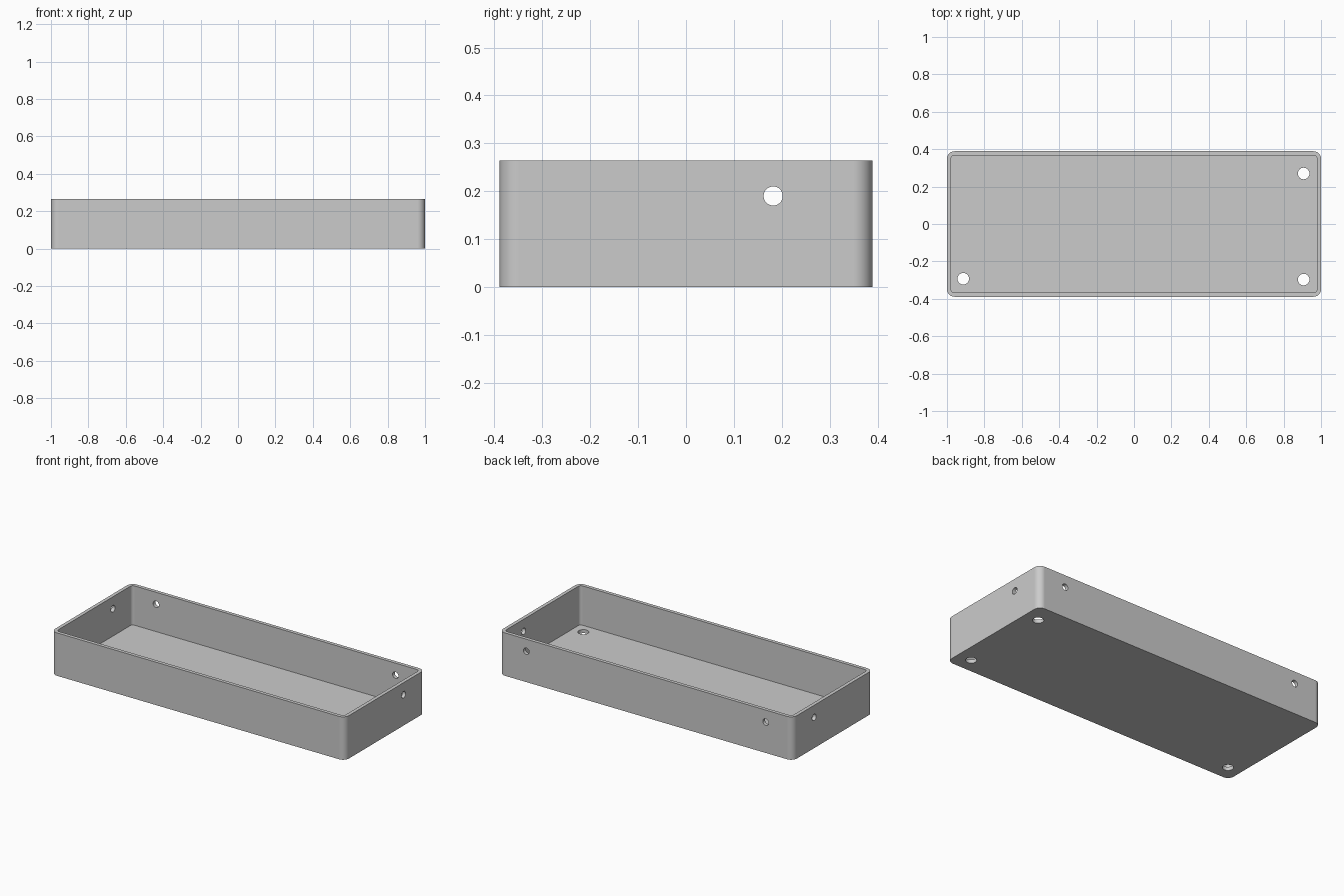
import bpy
import bmesh
import math
from mathutils import Matrix

cube = bpy.data.objects.get("Cube")
if cube:
    bpy.data.objects.remove(cube, do_unlink=True)

HALF_X, HALF_Y, HEIGHT = 1.0, 0.389, 0.264
WALL, FLOOR, RADIUS = 0.022, 0.022, 0.04

grey = bpy.data.materials.new("plain grey")
grey.use_nodes = True
colour = (0.6, 0.6, 0.6, 1)
grey.diffuse_color = colour
grey.node_tree.nodes["Principled BSDF"].inputs["Base Color"].default_value = colour


def make_object(name, bm):
    bmesh.ops.recalc_face_normals(bm, faces=bm.faces)
    mesh = bpy.data.meshes.new(name)
    bm.to_mesh(mesh)
    bm.free()
    mesh.materials.append(grey)
    obj = bpy.data.objects.new(name, mesh)
    bpy.context.collection.objects.link(obj)
    return obj


def rounded_block(name, hx, hy, radius, z0, z1, steps=12):
    """Rounded rectangle extruded from z0 to z1."""
    bm = bmesh.new()
    outline = []
    corners = ((1, 1), (-1, 1), (-1, -1), (1, -1))
    for quarter, (sx, sy) in enumerate(corners):
        for i in range(steps + 1):
            a = (quarter + i / steps) * math.pi / 2
            x = sx * (hx - radius) + radius * math.cos(a)
            y = sy * (hy - radius) + radius * math.sin(a)
            outline.append(bm.verts.new((x, y, z0)))
    base = bm.faces.new(outline)
    top = bmesh.ops.extrude_face_region(bm, geom=[base], use_keep_orig=True)
    moved = [v for v in top["geom"] if isinstance(v, bmesh.types.BMVert)]
    bmesh.ops.translate(bm, verts=moved, vec=(0, 0, z1 - z0))
    return make_object(name, bm)


def drill(name, centre, radius, depth, axis):
    """Cylindrical cutter along the given axis."""
    turn = {"X": Matrix.Rotation(math.pi / 2, 4, "Y"),
            "Y": Matrix.Rotation(math.pi / 2, 4, "X"),
            "Z": Matrix.Identity(4)}[axis]
    bm = bmesh.new()
    bmesh.ops.create_cone(bm, cap_ends=True, segments=32, radius1=radius,
                          radius2=radius, depth=depth,
                          matrix=Matrix.Translation(centre) @ turn)
    return make_object(name, bm)


# Tray shell and its hollow
tray = rounded_block("tray", HALF_X, HALF_Y, RADIUS, 0, HEIGHT)
cutters = [rounded_block("cavity_cutter", HALF_X - WALL, HALF_Y - WALL,
                         RADIUS - WALL, FLOOR, HEIGHT + 0.1)]

# Holes through both ends and the back wall
for side in (-1, 1):
    cutters.append(drill("end_hole_cutter", (side * HALF_X, 0.182, 0.19), 0.02, 0.1, "X"))
    cutters.append(drill("back_hole_cutter", (side * 0.815, HALF_Y, 0.19), 0.02, 0.1, "Y"))

# Three mounting holes in the floor
for x, y in ((0.907, 0.27), (0.907, -0.297), (-0.913, -0.293)):
    cutters.append(drill("floor_hole_cutter", (x, y, 0), 0.031, 0.1, "Z"))

bpy.ops.object.select_all(action="DESELECT")
tray.select_set(True)
bpy.context.view_layer.objects.active = tray
for cutter in cutters:
    cut = tray.modifiers.new(cutter.name, "BOOLEAN")
    cut.operation = "DIFFERENCE"
    cut.solver = "EXACT"
    cut.object = cutter
    bpy.ops.object.modifier_apply(modifier=cut.name)
    bpy.data.objects.remove(cutter, do_unlink=True)

# Smooth corners and bores, crisp rims
bpy.ops.object.shade_smooth_by_angle(angle=math.radians(30))
weighted = tray.modifiers.new("flat walls", "WEIGHTED_NORMAL")
weighted.keep_sharp = True
